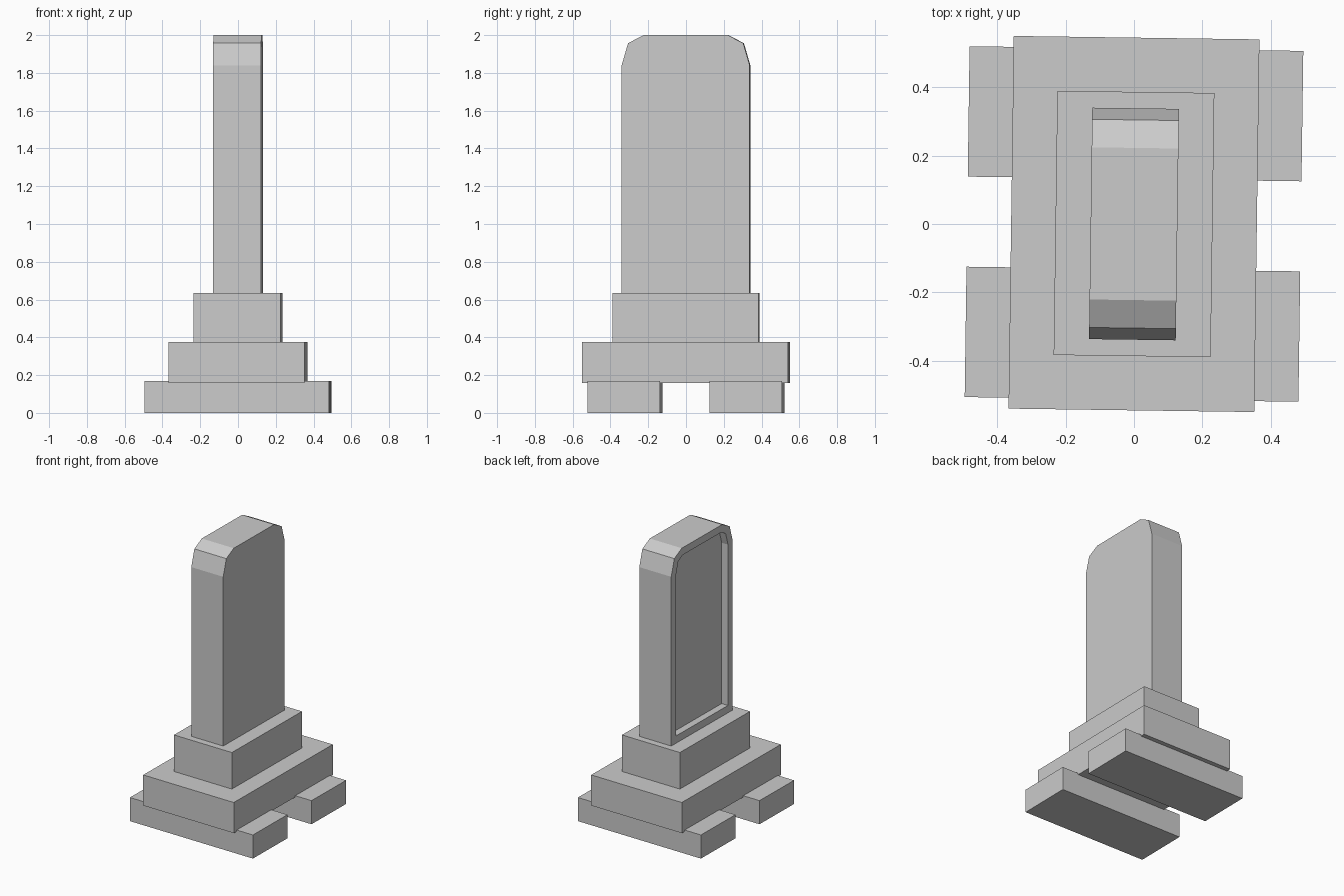
import bpy, bmesh, math
from mathutils import Matrix

if "Cube" in bpy.data.objects:
    bpy.data.objects.remove(bpy.data.objects["Cube"])

TURN = Matrix.Rotation(math.radians(-0.8), 4, 'Z')  # whole model is slightly turned


def finish(name, bm):
    bmesh.ops.recalc_face_normals(bm, faces=bm.faces[:])
    bm.transform(TURN)
    mesh = bpy.data.meshes.new(name)
    bm.to_mesh(mesh)
    bm.free()
    bpy.context.collection.objects.link(bpy.data.objects.new(name, mesh))


def box(name, x, y, z):
    bm = bmesh.new()
    size = [b - a for a, b in (x, y, z)]
    mid = [(a + b) / 2 for a, b in (x, y, z)]
    bmesh.ops.create_cube(bm, size=1, matrix=Matrix.Translation(mid) @ Matrix.Diagonal((*size, 1)))
    finish(name, bm)


# Two bars under the base
for label, s in (("front", -1), ("back", 1)):
    box(label + "_foot_bar", (-0.489, 0.489), sorted((0.132 * s, 0.514 * s)), (0, 0.168))

# Stepped base
box("base_slab", (-0.36, 0.36), (-0.546, 0.546), (0.158, 0.376))
box("pedestal", (-0.23, 0.23), (-0.387, 0.387), (0.376, 0.636))

# Upright tablet with a rounded top
half = [(0.339, 0.636), (0.339, 1.84), (0.305, 1.957), (0.223, 2.0)]
profile = half + [(-y, z) for y, z in reversed(half)]
bm = bmesh.new()
face = bm.faces.new([bm.verts.new((-0.127, y, z)) for y, z in profile])
ext = bmesh.ops.extrude_face_region(bm, geom=[face], use_keep_orig=True)
bmesh.ops.translate(bm, vec=(0.254, 0, 0),
                    verts=[v for v in ext["geom"] if isinstance(v, bmesh.types.BMVert)])
bmesh.ops.recalc_face_normals(bm, faces=bm.faces[:])

# Framed recess on the left side of the tablet
panel = min(bm.faces, key=lambda f: f.calc_center_median().x)
bmesh.ops.inset_region(bm, faces=[panel], thickness=0.052, use_even_offset=True)
ext = bmesh.ops.extrude_discrete_faces(bm, faces=[panel])
bmesh.ops.translate(bm, vec=(0.05, 0, 0), verts=ext["faces"][0].verts[:])
finish("tablet", bm)
